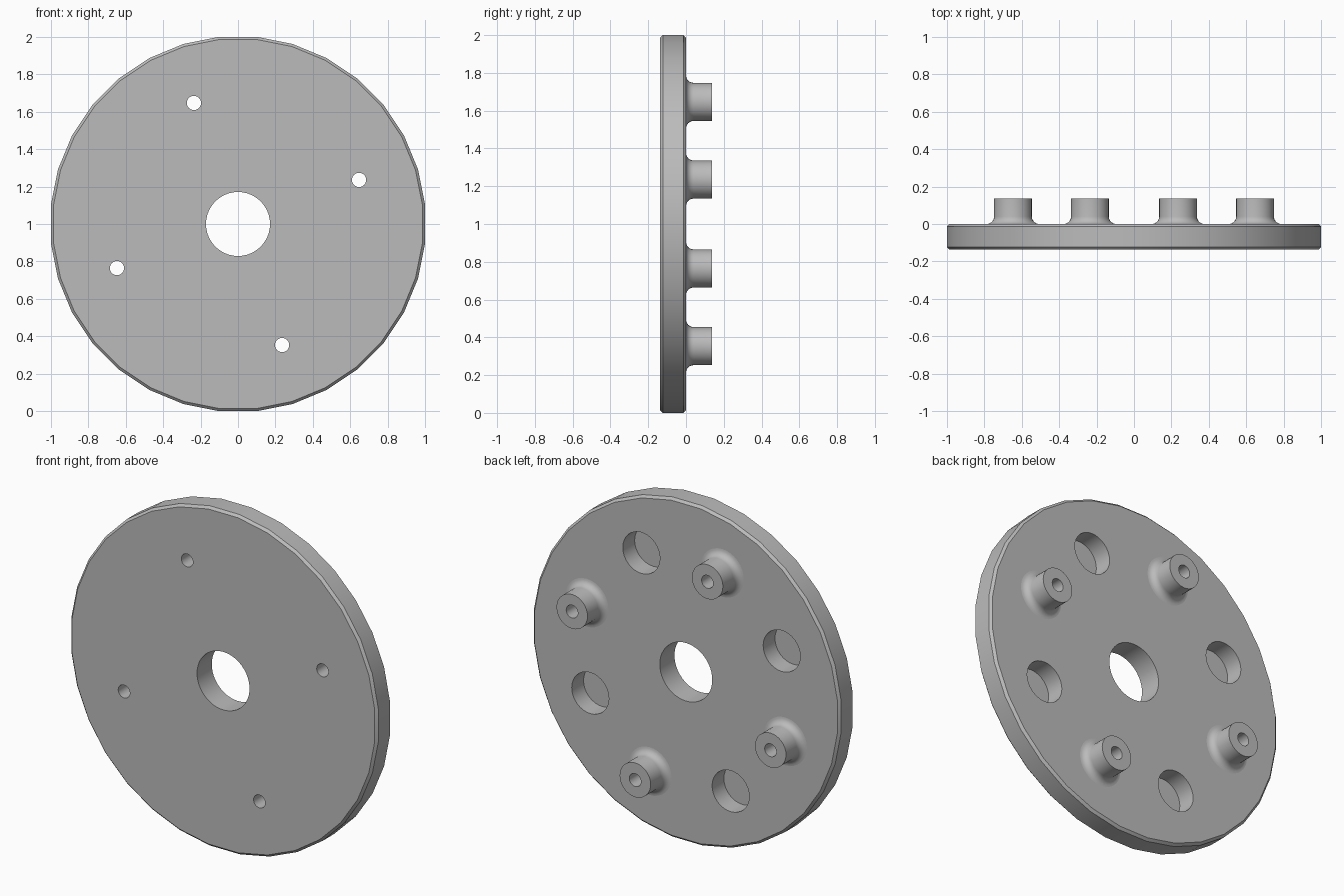
import bpy, bmesh
from math import sin, cos, pi, radians

if "Cube" in bpy.data.objects:
    bpy.data.objects.remove(bpy.data.objects["Cube"], do_unlink=True)

T = 0.137            # plate thickness, and boss height
CHAMFER = 0.014
CIRCLE = 0.688       # pitch circle of bosses and pockets
FIRST = radians(20)  # angle of the first boss
BORE = 0.038

grey = bpy.data.materials.new("grey plastic")
grey.use_nodes = True
grey.diffuse_color = (0.5, 0.5, 0.5, 1)
grey.node_tree.nodes["Principled BSDF"].inputs["Base Color"].default_value = (0.5, 0.5, 0.5, 1)


def lathe(bm, profile, sides, at=(0, 0), turn=0.0, cap=False):
    """Revolve (radius, y) points around an axis along y."""
    rings = [[bm.verts.new((at[0] + r * cos(turn + 2 * pi * k / sides), y,
                            at[1] + r * sin(turn + 2 * pi * k / sides)))
              for k in range(sides)] for r, y in profile]
    for low, high in zip(rings, rings[1:]):
        for k in range(sides):
            n = (k + 1) % sides
            bm.faces.new((low[k], high[k], high[n], low[n]))
    if cap:
        bm.faces.new(rings[0])
        bm.faces.new(rings[-1][::-1])


def add(name, bm, closed=False):
    if closed:
        bmesh.ops.recalc_face_normals(bm, faces=bm.faces)
    mesh = bpy.data.meshes.new(name)
    bm.to_mesh(mesh)
    bm.free()
    mesh.materials.append(grey)
    ob = bpy.data.objects.new(name, mesh)
    bpy.context.collection.objects.link(ob)
    return ob


def smooth(ob):
    bpy.ops.object.select_all(action='DESELECT')
    ob.select_set(True)
    bpy.context.view_layer.objects.active = ob
    bpy.ops.object.shade_smooth_by_angle(angle=radians(30))


def around(k):
    a = FIRST + k * pi / 4
    return CIRCLE * cos(a), 1 + CIRCLE * sin(a)


# Chamfered round plate with flats on the axes
SIDES = 32
R = 1 / cos(pi / SIDES)
bm = bmesh.new()
lathe(bm, [(R - CHAMFER, -T), (R, CHAMFER - T), (R, -CHAMFER), (R - CHAMFER, 0)],
      SIDES, (0, 1), pi / SIDES, cap=True)
plate = add("plate", bm, closed=True)

# Centre hole, screw holes and blind pockets
bm = bmesh.new()
lathe(bm, [(0.171, -2 * T), (0.171, T)], 48, (0, 1), cap=True)
for k in range(0, 8, 2):
    lathe(bm, [(BORE, -2 * T), (BORE, T)], 32, around(k), cap=True)
    lathe(bm, [(0.121, -0.11), (0.121, T)], 32, around(k + 1), cap=True)
cutter = add("hole_cutter", bm, closed=True)
cutter.hide_render = True

cut = plate.modifiers.new("holes", 'BOOLEAN')
cut.operation, cut.solver, cut.object = 'DIFFERENCE', 'EXACT', cutter
bpy.context.view_layer.update()
plate.data = bpy.data.meshes.new_from_object(
    plate.evaluated_get(bpy.context.evaluated_depsgraph_get()))
plate.modifiers.clear()
bpy.data.objects.remove(cutter, do_unlink=True)
smooth(plate)

# Hollow bosses with a fillet at the foot
FILLET, OUTER = 0.04, 0.101
foot = [(OUTER + FILLET * (1 - sin(a)), FILLET * (1 - cos(a)))
        for a in (i * pi / 12 for i in range(7))]
for k in range(0, 8, 2):
    bm = bmesh.new()
    lathe(bm, foot + [(OUTER, T), (BORE, T), (BORE, 0)], 32, around(k))
    smooth(add(f"boss_{k // 2 + 1}", bm))
